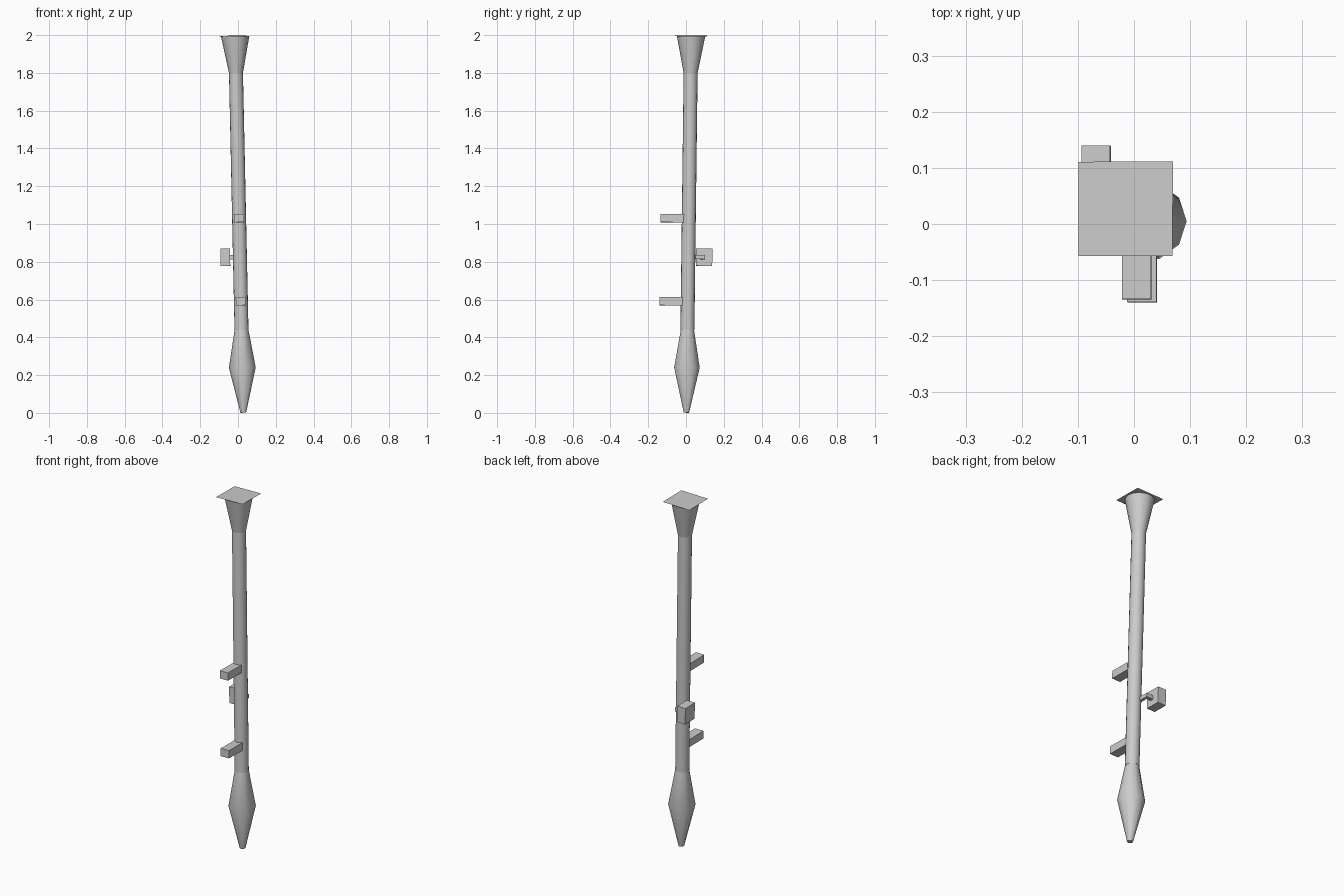
import bpy, bmesh, math
from mathutils import Vector, Matrix

if "Cube" in bpy.data.objects:
    bpy.data.objects.remove(bpy.data.objects["Cube"])

grey = bpy.data.materials.new("plain grey")
grey.diffuse_color = (0.6, 0.6, 0.6, 1)
grey.use_nodes = True
grey.node_tree.nodes["Principled BSDF"].inputs["Base Color"].default_value = grey.diffuse_color

# Everything sits on one slightly leaning axis
AXIS = Vector((-0.0215, 0.0125, 1)).normalized()
LEAN = (Matrix.Translation((0.028, 0.002, 0)) @
        Vector((0, 0, 1)).rotation_difference(AXIS).to_matrix().to_4x4())


def finish(name, bm, smooth=False):
    bmesh.ops.recalc_face_normals(bm, faces=bm.faces)
    me = bpy.data.meshes.new(name)
    bm.to_mesh(me)
    bm.free()
    me.materials.append(grey)
    ob = bpy.data.objects.new(name, me)
    ob.matrix_world = LEAN
    bpy.context.collection.objects.link(ob)
    if smooth:
        bpy.ops.object.select_all(action='DESELECT')
        bpy.context.view_layer.objects.active = ob
        ob.select_set(True)
        bpy.ops.object.shade_smooth_by_angle(angle=math.radians(40))
    return ob


def lathe(name, profile, sides, cap_start=True, cap_end=True):
    """Round part from (radius, height) pairs."""
    bm = bmesh.new()
    rings = [[bm.verts.new((r * math.cos(2 * math.pi * i / sides),
                            r * math.sin(2 * math.pi * i / sides), z))
              for i in range(sides)] for r, z in profile]
    for a, b in zip(rings, rings[1:]):
        for i in range(sides):
            j = (i + 1) % sides
            bm.faces.new((a[i], a[j], b[j], b[i]))
    if cap_start:
        bm.faces.new(rings[0])
    if cap_end:
        bm.faces.new(rings[-1])
    return finish(name, bm, True)


def box(name, lo, hi):
    lo, hi = Vector(lo), Vector(hi)
    bm = bmesh.new()
    bmesh.ops.create_cube(bm, size=1, matrix=Matrix.Translation((lo + hi) / 2)
                          @ Matrix.Diagonal((*(hi - lo), 1)))
    return finish(name, bm)


# Warhead, launch tube and rear flare
lathe("warhead", [(0.015, 0.001), (0.071, 0.24), (0.035, 0.45)], 10)
lathe("launch_tube", [(0.037, 0.44), (0.037, 1.80)], 16)
lathe("rear_flare", [(0.037, 1.80), (0.075, 1.995)], 16, cap_start=False)

# Thin square sheet closing the flare
bm = bmesh.new()
bmesh.ops.create_grid(bm, x_segments=1, y_segments=1, size=0.084,
                      matrix=Matrix.Translation((0, 0, 1.997)))
finish("rear_sheet", bm)

# Two hand grips on the front side
for name, z in (("front_grip", 0.59), ("rear_grip", 1.03)):
    box(name, (-0.027, -0.149, z - 0.022), (0.025, -0.02, z + 0.022))

# Sight block and its bent bracket
box("sight", (-0.103, 0.041, 0.781), (-0.052, 0.127, 0.873))
box("sight_bracket_stem", (-0.026, 0.02, 0.815), (-0.010, 0.088, 0.837))
box("sight_bracket_arm", (-0.056, 0.068, 0.815), (-0.010, 0.088, 0.837))
